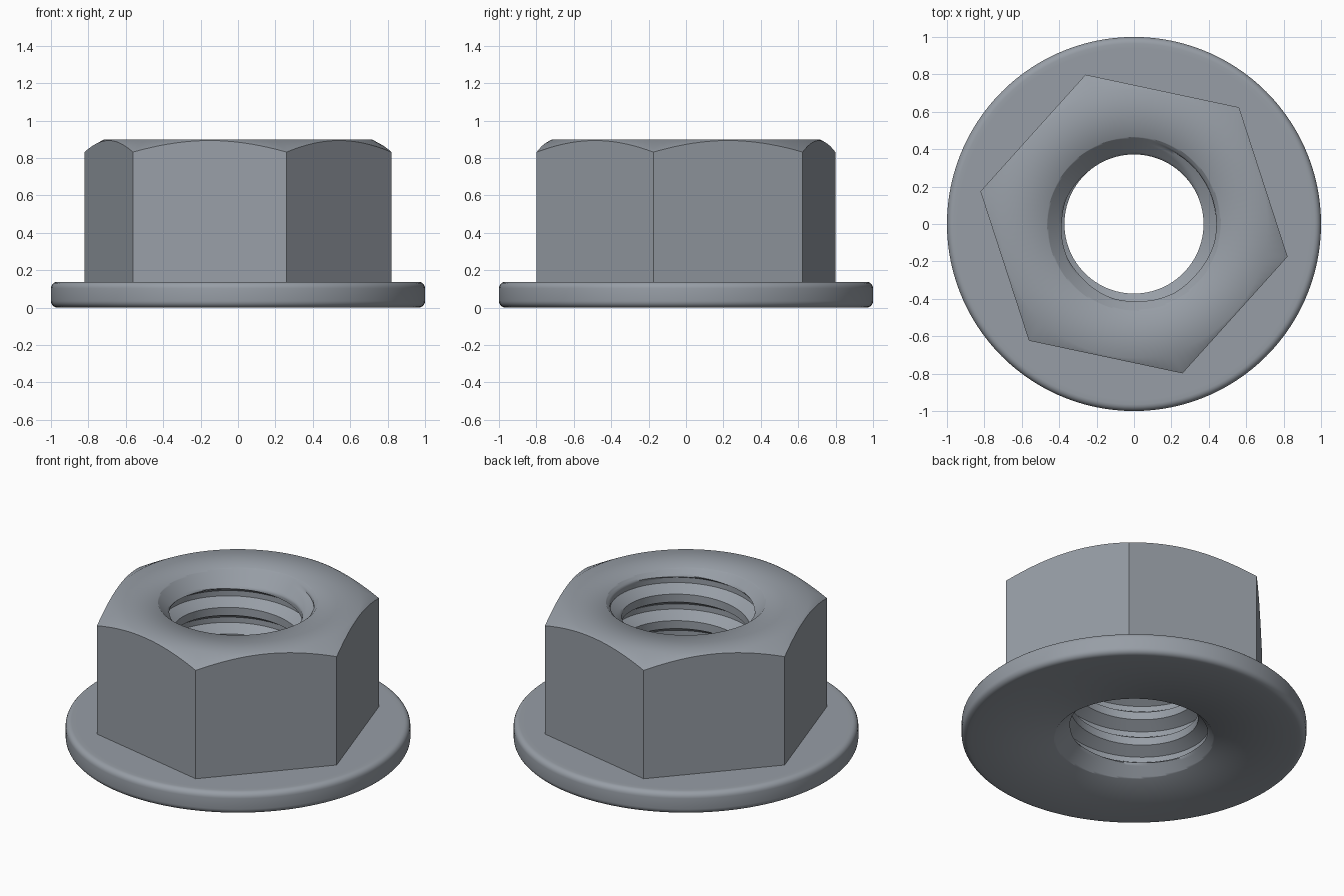
import bpy
import bmesh
from math import pi, cos, sin, radians, floor

cube = bpy.data.objects.get("Cube")
if cube:
    bpy.data.objects.remove(cube, do_unlink=True)

STEPS = 120                  # divisions around the axis
START = radians(-12)         # angle of the first hexagon corner
HEIGHT, APOTHEM = 0.9, 0.727
FLANGE_TOP = 0.138
MOUTH = 0.465                # bore radius at both ends
MINOR, MAJOR, PITCH = 0.372, 0.44, 0.17
SLICES = 20                  # rows per thread turn

steel = bpy.data.materials.new("steel grey")
steel.use_nodes = True
steel.diffuse_color = (0.31, 0.34, 0.38, 1)
steel.node_tree.nodes["Principled BSDF"].inputs["Base Color"].default_value = steel.diffuse_color


def hex_radius(i):
    """Distance from the axis to the hexagon side at step i."""
    sector = STEPS // 6
    return APOTHEM / cos((i % sector) * 2 * pi / STEPS - pi / 6)


def outer_profile(i):
    """Radius and height from the top mouth, over the hexagon and flange, to the bottom mouth."""
    r = hex_radius(i)
    pts = [(MOUTH, HEIGHT), (0.715, HEIGHT),
           (r, HEIGHT - 0.55 * (r - 0.715)), (r, FLANGE_TOP), (0.94, FLANGE_TOP)]
    # rounded flange rim
    bevel = 0.035
    for k in range(6):
        a = pi / 2 - k * pi / 10
        pts.append((1 - bevel + bevel * cos(a), FLANGE_TOP - bevel + bevel * sin(a)))
    for k in range(6):
        a = -k * pi / 10
        pts.append((1 - bevel + bevel * cos(a), bevel + bevel * sin(a)))
    return pts + [(0.94, 0), (MOUTH, 0)]


def thread_profile(i):
    """Helical rows of the bore, trimmed by the countersink at each end."""
    pts = []
    for row in range(-SLICES, int(HEIGHT / PITCH + 2) * SLICES):
        turn = row / SLICES
        z = min(max((turn + i / STEPS) * PITCH, 0), HEIGHT)
        f = abs(turn - floor(turn) - 0.5) * 2
        groove = min(max((f - 0.3) / 0.5, 0), 1)
        sink = MOUTH - min(z, HEIGHT - z)
        pts.append((max(MINOR + (MAJOR - MINOR) * groove, sink), z))
    return pts


def sweep(bm, profile):
    """Turn a profile around the axis into a strip of quads."""
    columns = []
    for i in range(STEPS + 1):
        a = START + i * 2 * pi / STEPS
        columns.append([bm.verts.new((r * cos(a), r * sin(a), z)) for r, z in profile(i)])
    for left, right in zip(columns, columns[1:]):
        for j in range(len(left) - 1):
            bm.faces.new((left[j], right[j], right[j + 1], left[j + 1]))


# Hexagon, flange and threaded bore form one closed body
bm = bmesh.new()
sweep(bm, outer_profile)
sweep(bm, thread_profile)
bmesh.ops.remove_doubles(bm, verts=bm.verts, dist=0.0002)
bmesh.ops.recalc_face_normals(bm, faces=bm.faces)
mesh = bpy.data.meshes.new("flange_nut")
bm.to_mesh(mesh)
bm.free()
mesh.materials.append(steel)
nut = bpy.data.objects.new("flange_nut", mesh)
bpy.context.collection.objects.link(nut)

# Smooth shading with crisp hexagon edges
bpy.ops.object.select_all(action="DESELECT")
nut.select_set(True)
bpy.context.view_layer.objects.active = nut
bpy.ops.object.shade_smooth_by_angle(angle=radians(48))
